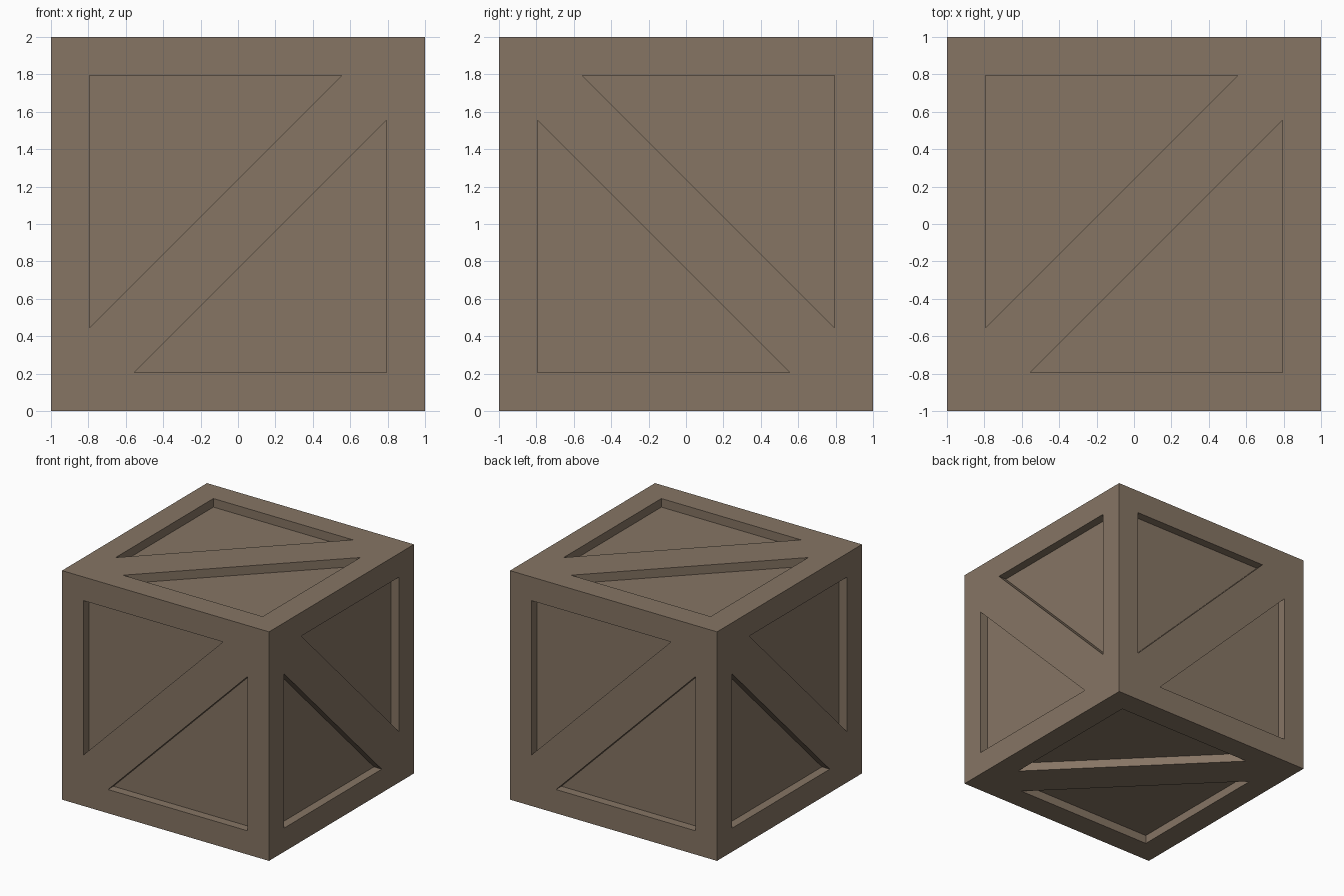
import bpy
import bmesh
from mathutils import Vector

if "Cube" in bpy.data.objects:
    bpy.data.objects.remove(bpy.data.objects["Cube"])

DEPTH = 0.075   # how far the panels sit behind the frame
EDGE = 0.793    # inner edge of the border beams
TIP = 0.555     # where a panel's sharp tips end beside the diagonal beam

wood = bpy.data.materials.new("brown wood")
wood.diffuse_color = (0.239, 0.178, 0.127, 1.0)
wood.use_nodes = True
wood.node_tree.nodes["Principled BSDF"].inputs["Base Color"].default_value = wood.diffuse_color

X, Y, Z = Vector((1, 0, 0)), Vector((0, 1, 0)), Vector((0, 0, 1))
CENTRE = Vector((0, 0, 1))

# outward normal, and the two in-face axes; the beam runs along u = v
SIDES = [
    (-Y, X, Z), (Y, -X, Z),     # front, back
    (X, -Y, Z), (-X, Y, Z),     # right, left
    (Z, X, Y), (-Z, -X, Y),     # top, bottom
]

bm = bmesh.new()


def ring(side, points, depth):
    n, u, v = side
    return [bm.verts.new(CENTRE + u * a + v * b + n * (1 - depth)) for a, b in points]


def bridge(a, b):
    for i in range(3):
        j = (i + 1) % 3
        bm.faces.new((a[i], a[j], b[j], b[i]))


# Each side is two mirrored halves: flat frame, recess walls, sunken panel
for side in SIDES:
    for s in (1, -1):
        outer = ring(side, [(-s, -s), (s, s), (-s, s)], 0)
        inner_uv = [(-EDGE * s, -TIP * s), (TIP * s, EDGE * s), (-EDGE * s, EDGE * s)]
        rim = ring(side, inner_uv, 0)
        panel = ring(side, inner_uv, DEPTH)
        bridge(outer, rim)
        bridge(rim, panel)
        bm.faces.new(panel)

# Weld the sides into one closed box
bmesh.ops.remove_doubles(bm, verts=bm.verts[:], dist=0.0005)
bmesh.ops.recalc_face_normals(bm, faces=bm.faces[:])

mesh = bpy.data.meshes.new("crate")
bm.to_mesh(mesh)
bm.free()
mesh.materials.append(wood)
bpy.context.collection.objects.link(bpy.data.objects.new("crate", mesh))
